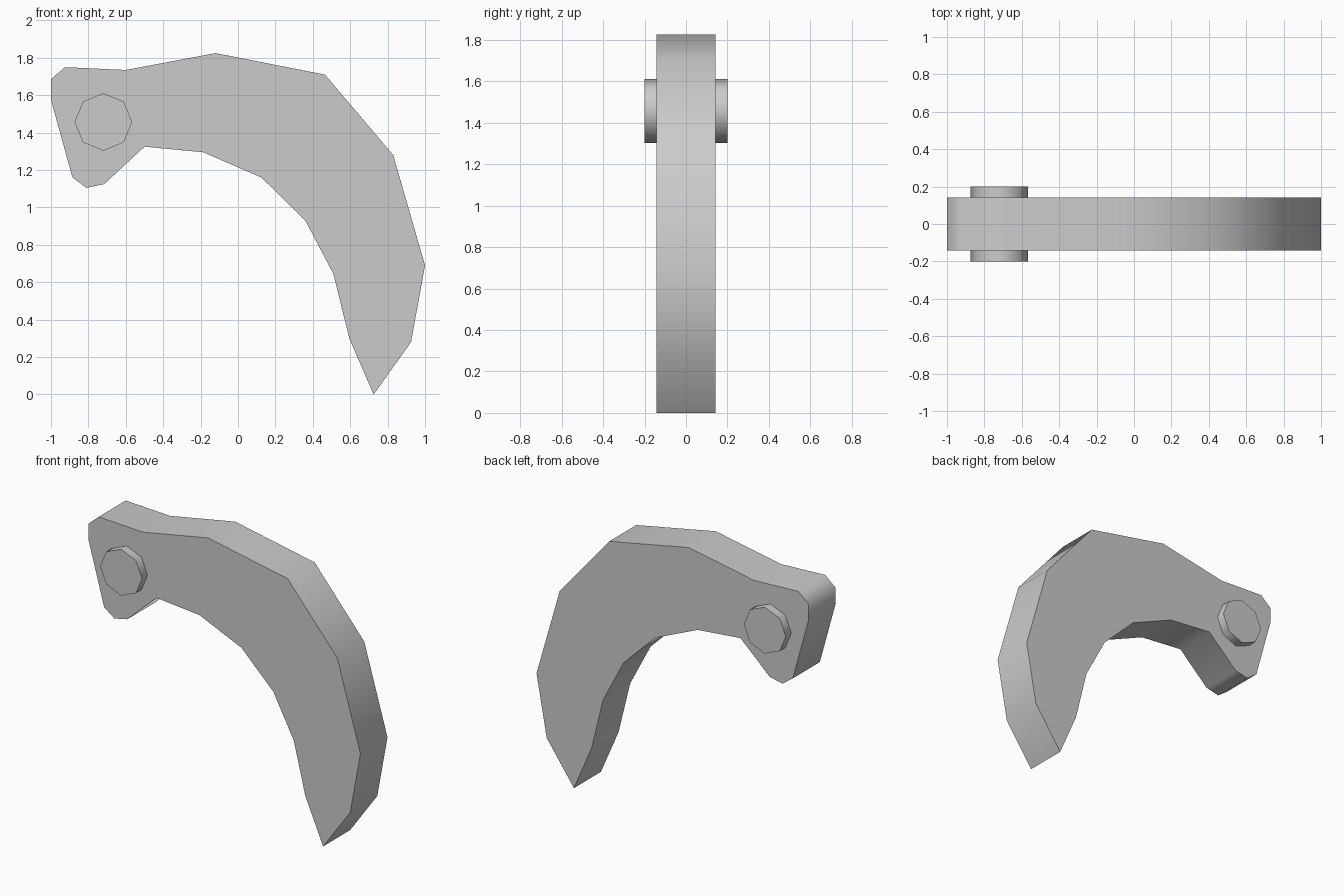
import bpy
import bmesh
from math import cos, sin, pi, radians

if "Cube" in bpy.data.objects:
    bpy.data.objects.remove(bpy.data.objects["Cube"], do_unlink=True)

GREY = (0.6, 0.6, 0.6, 1)
grey = bpy.data.materials.new("plain grey")
grey.use_nodes = True
grey.diffuse_color = GREY
grey.node_tree.nodes["Principled BSDF"].inputs["Base Color"].default_value = GREY


def extruded(name, outline, y_front, y_back):
    """Extrude an (x, z) outline along y, smooth on the rim with flat caps."""
    bm = bmesh.new()
    face = bm.faces.new([bm.verts.new((x, y_front, z)) for x, z in outline])
    result = bmesh.ops.extrude_face_region(bm, geom=[face], use_keep_orig=True)
    for item in result["geom"]:
        if isinstance(item, bmesh.types.BMVert):
            item.co.y = y_back
    bmesh.ops.recalc_face_normals(bm, faces=bm.faces)
    mesh = bpy.data.meshes.new(name)
    bm.to_mesh(mesh)
    bm.free()
    mesh.materials.append(grey)
    obj = bpy.data.objects.new(name, mesh)
    bpy.context.collection.objects.link(obj)
    bpy.ops.object.select_all(action="DESELECT")
    obj.select_set(True)
    bpy.context.view_layer.objects.active = obj
    bpy.ops.object.shade_smooth_by_angle(angle=radians(60))
    return obj


# Curved hook: outer edge from the head to the tip, then back along the inside
outer = [(-1, 1.575), (-1, 1.685), (-0.925, 1.75), (-0.6, 1.735), (-0.12, 1.825),
         (0.465, 1.71), (0.83, 1.28), (1, 0.69), (0.925, 0.28), (0.725, 0)]
inner = [(0.595, 0.3), (0.51, 0.645), (0.36, 0.93), (0.125, 1.16), (-0.185, 1.295),
         (-0.5, 1.325), (-0.715, 1.125), (-0.81, 1.105), (-0.885, 1.16)]
extruded("hook_blade", outer + inner, -0.142, 0.142)

# Octagonal pivot pin, standing out on both sides
pin = [(-0.72 + 0.154 * cos(i * pi / 4), 1.457 + 0.154 * sin(i * pi / 4)) for i in range(8)]
for name, side in (("front_pin", -1), ("back_pin", 1)):
    extruded(name, pin, side * 0.142, side * 0.2)
